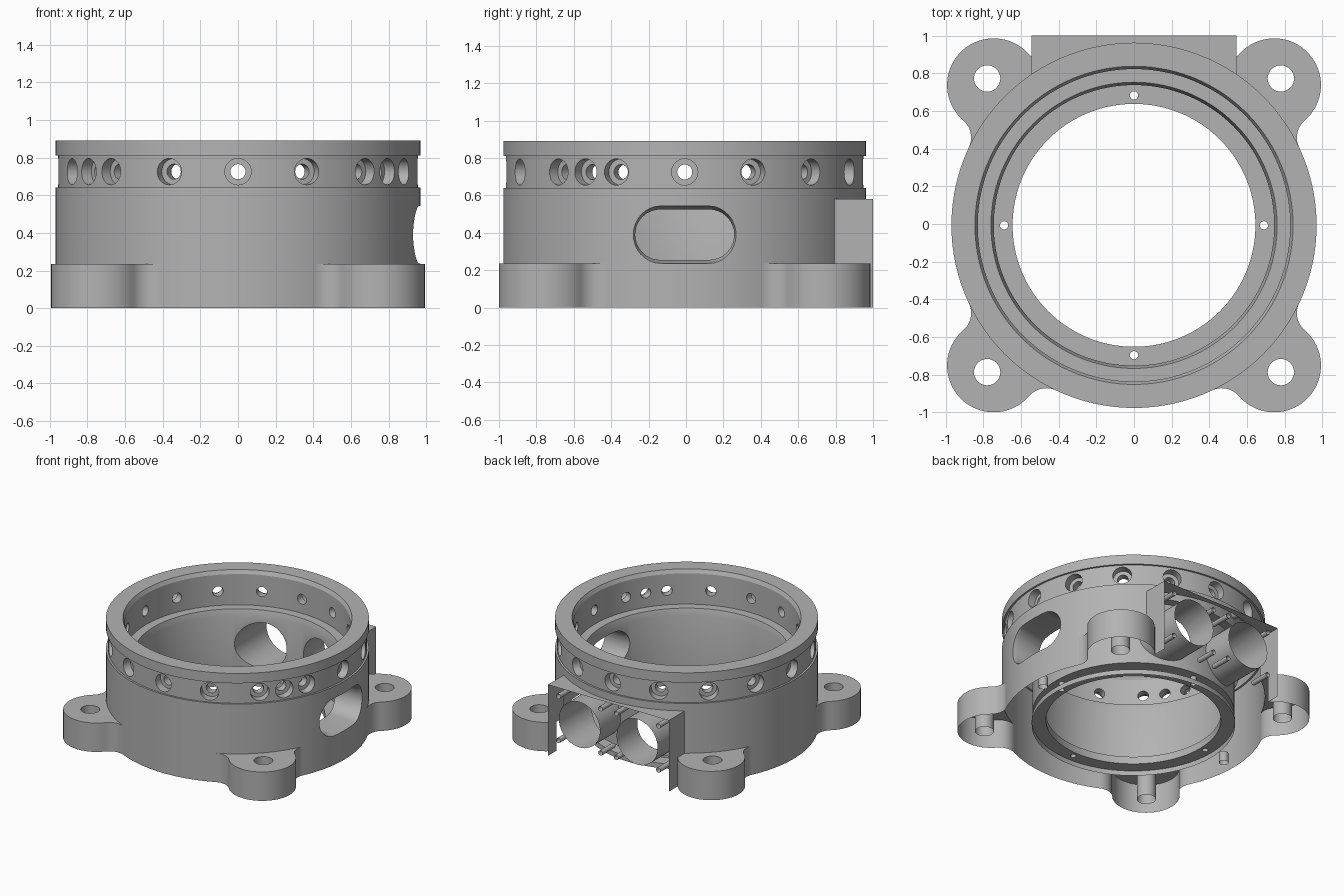
import bpy, bmesh
from math import sin, cos, pi, radians, acos, atan2
from mathutils import Matrix, Vector

cube = bpy.data.objects.get("Cube")
if cube:
    bpy.data.objects.remove(cube, do_unlink=True)

metal = bpy.data.materials.new("grey_metal")
metal.use_nodes = True
metal.diffuse_color = (0.45, 0.45, 0.45, 1)
metal.node_tree.nodes["Principled BSDF"].inputs["Base Color"].default_value = metal.diffuse_color

R, BACK = 0.97, 1.007          # body radius, mounting pad plane


def loft(bm, rings):
    """Skin a stack of equal-length loops and cap both ends."""
    rows = [[bm.verts.new(p) for p in ring] for ring in rings]
    n = len(rows[0])
    for a, b in zip(rows, rows[1:]):
        for i in range(n):
            j = (i + 1) % n
            bm.faces.new((a[i], a[j], b[j], b[i]))
    bm.faces.new(rows[0][::-1])
    bm.faces.new(rows[-1])


def turn(bm, profile, place=Matrix(), n=32):
    """Solid of revolution from (radius, height) pairs."""
    loft(bm, [[place @ Vector((r * cos(2 * pi * i / n), r * sin(2 * pi * i / n), h))
               for i in range(n)] for r, h in profile])


def make(name, bm):
    bmesh.ops.recalc_face_normals(bm, faces=bm.faces)
    me = bpy.data.meshes.new(name)
    bm.to_mesh(me)
    bm.free()
    me.materials.append(metal)
    ob = bpy.data.objects.new(name, me)
    bpy.context.collection.objects.link(ob)
    return ob


# Turned outer body with the shallow groove for the radial ports
bm = bmesh.new()
turn(bm, [(R, 0), (R, .64), (.955, .64), (.955, .81), (R, .81), (R, .89)], n=144)
body = make("motor_housing", bm)


# Mounting foot: round lug blended into the body by two concave fillets
def arc(cx, cy, r, a0, a1, n):
    return [(cx + r * cos(a0 + (a1 - a0) * i / n), cy + r * sin(a0 + (a1 - a0) * i / n))
            for i in range(n + 1)]


def foot(bm, turn_angle, lug=.248, fillet=.12):
    d = .745 * 2 ** .5
    reach = R + fillet
    t = acos((reach ** 2 + d ** 2 - (lug + fillet) ** 2) / (2 * reach * d))
    fx, fy = reach * cos(t), reach * sin(t)
    a = atan2(fy, fx - d)                      # lug centre to fillet centre
    half = arc(fx, fy, fillet, t + pi, a + pi, 10)
    lower = [(x, -y) for x, y in half]
    outline = lower + arc(d, 0, lug, -a, a, 48)[1:-1] + half[::-1]
    outline += [(.85 * cos(t), .85 * sin(t)), (.85 * cos(t), -.85 * sin(t))]
    spin = Matrix.Rotation(turn_angle, 4, 'Z')
    loft(bm, [[spin @ Vector((x, y, z)) for x, y in outline] for z in (0, .235)])


bm = bmesh.new()
for k in range(4):
    foot(bm, radians(45 + 90 * k))
feet = make("feet", bm)

# Flat connector pad on the back
bm = bmesh.new()
loft(bm, [[(x, y, z) for x, y in ((-.545, .5), (.545, .5), (.545, BACK), (-.545, BACK))]
          for z in (0, .58)])
pad = make("connector_pad", bm)

# Stepped bore with a bottom lip
bm = bmesh.new()
turn(bm, [(.75, -.1), (.75, .04), (.645, .04), (.645, .1), (.745, .1), (.745, .56),
          (.76, .61), (.83, .61), (.83, .86), (.845, .89), (.86, .92)], n=144)
bore = make("bore_cutter", bm)

# All drilled holes and the side window
bm = bmesh.new()


def drill(x, y, z0, z1, r, n=32):
    turn(bm, [(r, z0), (r, z1)], Matrix.Translation((x, y, 0)), n)


def drill_back(x, z, y0, r, n):
    place = Matrix.Translation((x, 0, z)) @ Matrix.Rotation(-pi / 2, 4, 'X')
    turn(bm, [(r, y0), (r, 1.1)], place, n)


# Counterbored radial ports
for deg in [22.5 * k for k in range(16)] + [-33.75, -146.25]:
    place = (Matrix.Translation((0, 0, .725)) @ Matrix.Rotation(radians(deg), 4, 'Z')
             @ Matrix.Rotation(pi / 2, 4, 'Y'))
    turn(bm, [(.04, .76), (.04, .89), (.07, .89), (.07, 1.1)], place, 28)

# Foot holes, lip holes and dowel holes
for sx in (-1, 1):
    for sy in (-1, 1):
        drill(.78 * sx, .78 * sy, -.1, .4, .07)
    drill(.69 * sx, 0, .01, .16, .022, 16)
    drill(0, .69 * sx, .01, .16, .022, 16)
    drill(.87 * sx, 0, -.1, .08, .035, 16)
    # Large back ports, each with four screw holes
    drill_back(.26 * sx, .33, .5, .185, 48)
    for ox in (-.19, .19):
        for oz in (-.18, .18):
            drill_back(.26 * sx + ox, .33 + oz, .84, .02, 12)


# Rounded window on the left side, slightly flared outwards
def slot(x, grow):
    r = .135 + grow
    ends = arc(.13, .39, r, -pi / 2, pi / 2, 16) + arc(-.13, .39, r, pi / 2, 3 * pi / 2, 16)
    return [(x, y, z) for y, z in ends]


loft(bm, [slot(.5, 0), slot(.9, 0), slot(.955, .018), slot(1.1, .018)])
drills = make("drill_cutter", bm)

# Combine
for ob, op in ((feet, 'UNION'), (pad, 'UNION'), (bore, 'DIFFERENCE'), (drills, 'DIFFERENCE')):
    ob.hide_render = True
    mod = body.modifiers.new(ob.name, 'BOOLEAN')
    mod.operation, mod.object, mod.solver = op, ob, 'EXACT'
dg = bpy.context.evaluated_depsgraph_get()
bm = bmesh.new()
bm.from_object(body, dg)
body.modifiers.clear()
for ob in (feet, pad, bore, drills):
    bpy.data.objects.remove(ob, do_unlink=True)

# The underside and the pad's back are open
open_faces = [f for f in bm.faces
              if all(v.co.z < .001 for v in f.verts) or all(v.co.y > BACK - .001 for v in f.verts)]
bmesh.ops.delete(bm, geom=open_faces, context='FACES')
bmesh.ops.translate(bm, verts=bm.verts, vec=(0, -.007, 0))
for f in bm.faces:
    f.material_index = 0
bm.to_mesh(body.data)
bm.free()

bpy.ops.object.select_all(action='DESELECT')
body.select_set(True)
bpy.context.view_layer.objects.active = body
bpy.ops.object.shade_smooth_by_angle(angle=radians(25))
